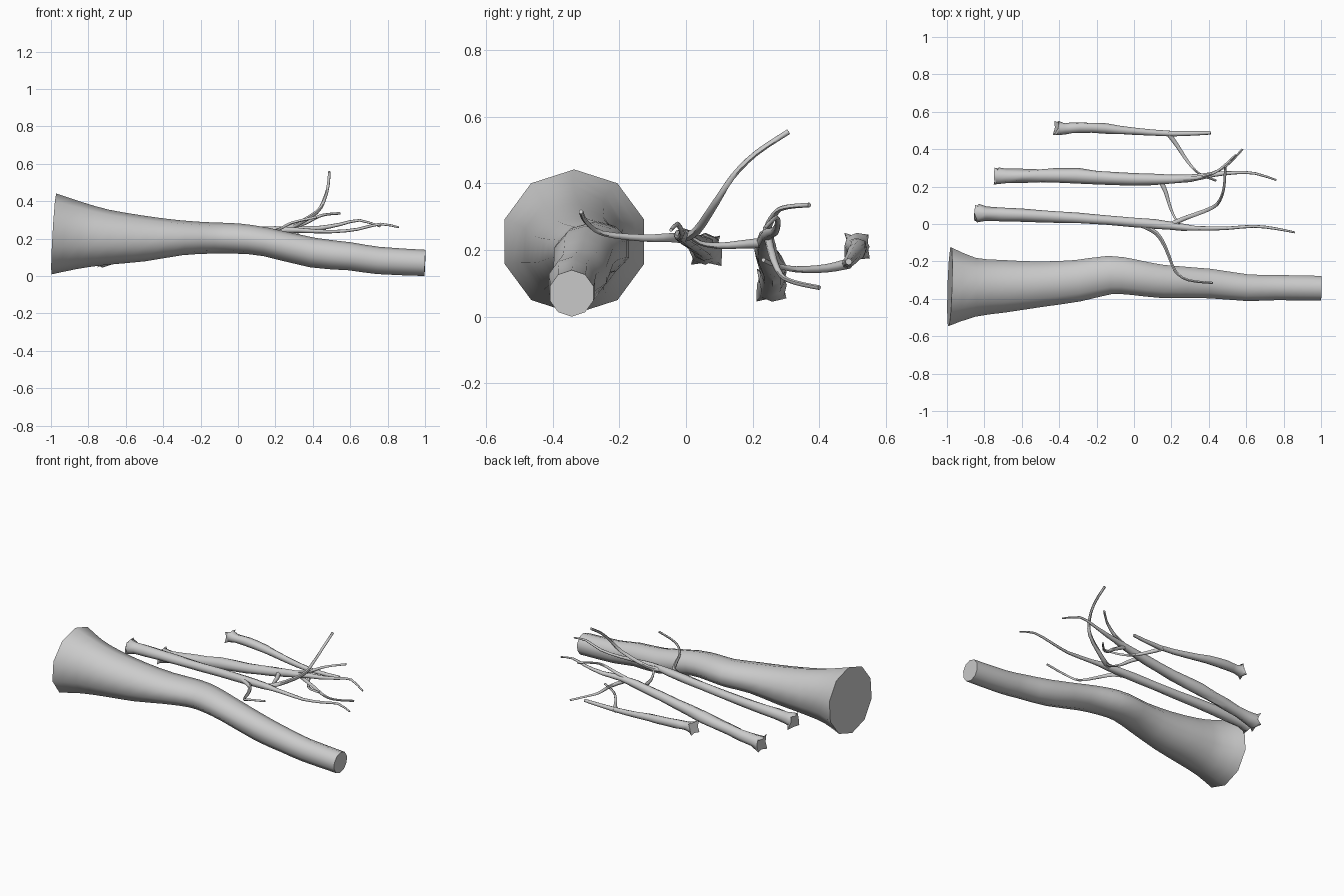
import bpy
import bmesh
import math
import random
from mathutils import Vector

random.seed(4)
if "Cube" in bpy.data.objects:
    bpy.data.objects.remove(bpy.data.objects["Cube"], do_unlink=True)

# One plain grey for all the wood
GREY = (0.6, 0.6, 0.6, 1)
wood = bpy.data.materials.new("grey wood")
wood.diffuse_color = GREY
wood.use_nodes = True
wood.node_tree.nodes["Principled BSDF"].inputs["Base Color"].default_value = GREY


def resample(points, steps):
    """Pass a smooth curve through the stations, radii included."""
    last = len(points) - 1
    result = []
    for i in range(last):
        before, start = points[max(i - 1, 0)], points[i]
        end, after = points[i + 1], points[min(i + 2, last)]
        for s in range(steps):
            t = s / steps
            result.append([
                b + t * ((c - a) / 2
                         + t * ((a - 2.5 * b + 2 * c - d / 2)
                                + t * (d - a + 3 * (b - c)) / 2))
                for a, b, c, d in zip(before, start, end, after)])
    result.append(list(points[-1]))
    return result


def sweep(name, stations, sides, steps=2, torn=0.0):
    """Skin rings along stations of x, y, z, half width, half height."""
    path = resample(stations, steps)
    bm = bmesh.new()
    rings = []
    for i, (x, y, z, wide, high) in enumerate(path):
        ahead = Vector(path[min(i + 1, len(path) - 1)][:3])
        behind = Vector(path[max(i - 1, 0)][:3])
        along = (ahead - behind).normalized()
        across = along.cross(Vector((0, 0, 1))).normalized()
        up = across.cross(along)
        ring = []
        for k in range(sides):
            angle = math.tau * k / sides + math.pi / 2
            scale, pull = 1, 0
            if torn and i == 0:
                # Splintered end: alternate long and short points
                scale = (1.15 if k % 2 else 0.65) * random.uniform(0.85, 1.1)
                pull = torn * random.random()
            elif torn and i < len(path) * 0.7:
                # Knobbly bark
                scale = random.uniform(0.9, 1.1)
            offset = across * math.cos(angle) * wide + up * math.sin(angle) * high
            ring.append(bm.verts.new(Vector((x, y, z)) + offset * scale + along * pull))
        rings.append(ring)
    for first, second in zip(rings, rings[1:]):
        for k in range(sides):
            n = (k + 1) % sides
            bm.faces.new((first[k], first[n], second[n], second[k]))
    bm.faces.new(rings[0])
    bm.faces.new(rings[-1])
    bmesh.ops.recalc_face_normals(bm, faces=bm.faces)
    mesh = bpy.data.meshes.new(name)
    bm.to_mesh(mesh)
    bm.free()
    mesh.materials.append(wood)
    obj = bpy.data.objects.new(name, mesh)
    bpy.context.collection.objects.link(obj)
    bpy.ops.object.select_all(action="DESELECT")
    obj.select_set(True)
    bpy.context.view_layer.objects.active = obj
    bpy.ops.object.shade_smooth_by_angle(angle=math.radians(60))
    return obj


def log(name, stations):
    """Thin fallen log with a flared, torn butt."""
    sweep(name, [(x, y, z, r, r) for x, y, z, r in stations], 8, torn=0.025)


def twig(name, points, thick=0.013, thin=0.007):
    """Tapering side shoot."""
    last = len(points) - 1
    radii = [thick + (thin - thick) * min(1, 1.5 * i / last) for i in range(last + 1)]
    sweep(name, [(*p, r, r) for p, r in zip(points, radii)], 6, steps=3)


# Large trunk lying along x, flared at its base
sweep("trunk", [
    (-.985, -.335, .225, .22, .217),
    (-.85, -.338, .217, .165, .18),
    (-.7, -.333, .207, .148, .148),
    (-.5, -.322, .2, .128, .122),
    (-.3, -.303, .204, .117, .093),
    (-.13, -.273, .203, .108, .083),
    (0, -.285, .2, .1, .081),
    (.15, -.307, .182, .093, .077),
    (.4, -.318, .125, .083, .08),
    (.6, -.34, .105, .075, .075),
    (.75, -.34, .083, .071, .073),
    (1, -.343, .07, .069, .07),
], 10)

# Log beside the trunk, with its long tip
log("near_log", [
    (-.855, .06, .2, .056), (-.79, .055, .203, .038), (-.6, .048, .21, .034),
    (-.3, .032, .22, .028), (0, .01, .235, .026), (.2, -.01, .245, .022),
    (.32, -.022, .245, .014), (.5, -.022, .237, .009), (.64, -.012, .25, .008),
    (.76, -.025, .278, .007), (.86, -.045, .26, .005),
])
twig("near_log_front_twig", [
    (.03, 0, .235), (.12, -.05, .237), (.17, -.13, .236),
    (.22, -.25, .25), (.29, -.3, .285), (.42, -.315, .315)], .016)
twig("near_log_tall_twig", [
    (.18, -.01, .24), (.27, .03, .255), (.42, .088, .34),
    (.465, .14, .42), (.483, .21, .49), (.488, .308, .555)], .016, .008)

# Middle log, rising towards its tip
log("middle_log", [
    (-.755, .262, .095, .056), (-.68, .255, .1, .038), (-.5, .26, .125, .035),
    (-.3, .258, .155, .039), (-.1, .243, .185, .033), (.1, .238, .217, .029),
    (.3, .245, .248, .02), (.43, .265, .255, .013), (.55, .275, .277, .009),
    (.65, .27, .298, .007), (.76, .235, .265, .005),
])
twig("middle_log_front_twig", [
    (.14, .235, .222), (.17, .17, .217), (.19, .1, .213),
    (.215, .04, .222), (.24, 0, .255)], .016)
twig("middle_log_low_twig", [
    (.27, .245, .243), (.38, .26, .18), (.45, .285, .125),
    (.51, .325, .103), (.58, .4, .087)])
twig("middle_log_high_twig", [
    (.24, .24, .245), (.35, .25, .28), (.43, .275, .318),
    (.48, .31, .33), (.545, .37, .335)])

# Short log at the back
log("back_log", [
    (-.43, .515, .212, .047), (-.37, .51, .208, .029), (-.29, .516, .205, .028),
    (-.15, .51, .195, .026), (0, .497, .178, .02), (.2, .483, .16, .015),
    (.41, .488, .165, .01),
])
twig("back_log_front_twig", [
    (.18, .49, .16), (.23, .42, .145), (.29, .33, .142),
    (.35, .268, .155), (.44, .232, .17)], .016)
